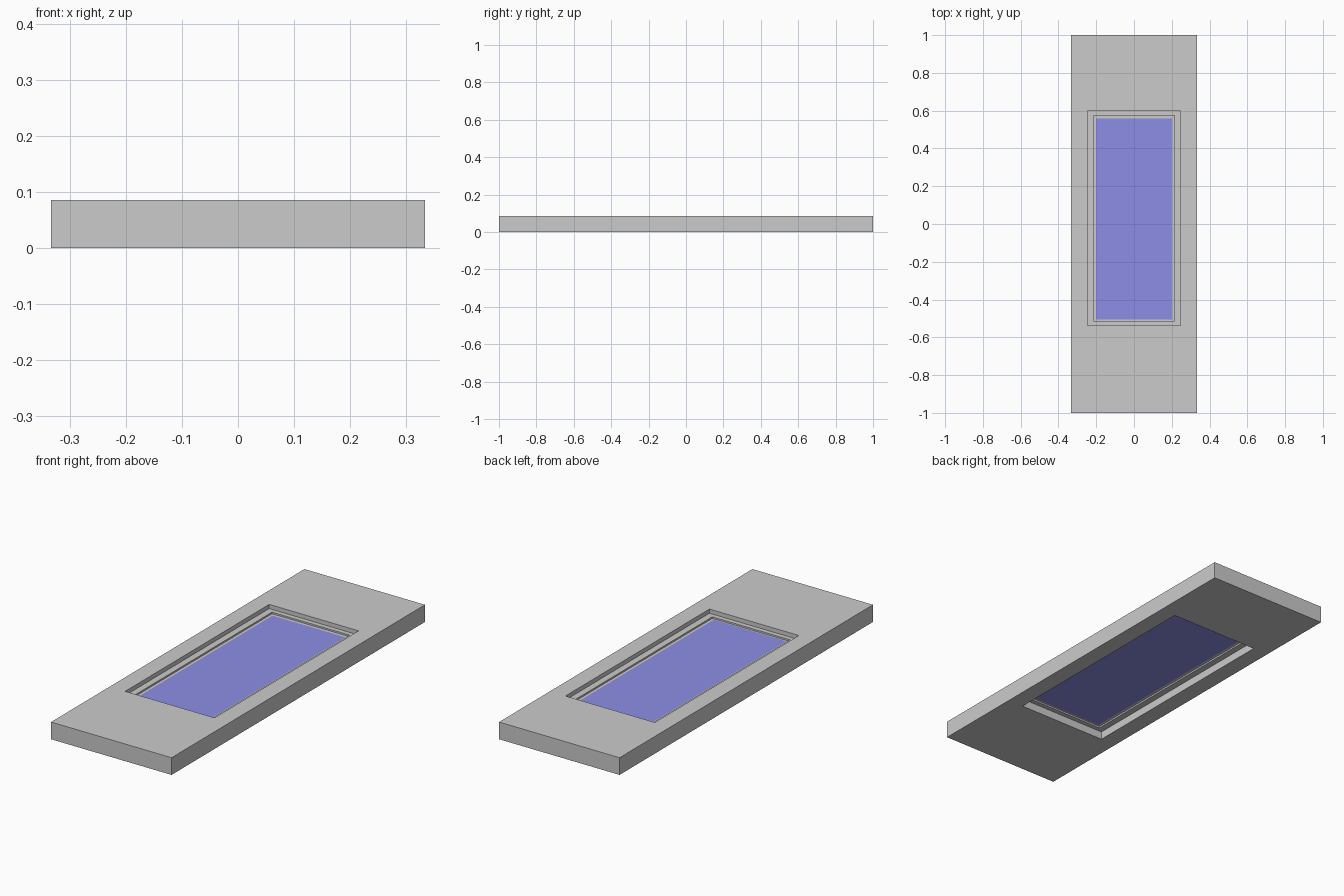
import bpy, bmesh

if "Cube" in bpy.data.objects:
    bpy.data.objects.remove(bpy.data.objects["Cube"])

# Rectangles seen from above: half width, front y, back y
SLAB = (0.333, -1.0, 1.0)
OPENING = (0.247, -0.538, 0.599)
BEAD = (0.2145, -0.514, 0.575)
GLASS = (0.201, -0.506, 0.559)

THICK = 0.086
LEDGE_TOP, LEDGE_BOTTOM = 0.065, 0.04
PANE_TOP, PANE_BOTTOM = 0.057, 0.048


def ring(bm, rect, z):
    hx, y0, y1 = rect
    return [bm.verts.new(p) for p in
            ((-hx, y0, z), (hx, y0, z), (hx, y1, z), (-hx, y1, z))]


def finish(bm, name):
    mesh = bpy.data.meshes.new(name)
    bm.to_mesh(mesh)
    bm.free()
    obj = bpy.data.objects.new(name, mesh)
    bpy.context.collection.objects.link(obj)
    return obj


# Door panel: rectangular rings joined from the upper pane edge, around the slab, to the lower one
bm = bmesh.new()
profile = [(GLASS, PANE_TOP), (BEAD, PANE_TOP), (BEAD, LEDGE_TOP),
           (OPENING, LEDGE_TOP), (OPENING, THICK), (SLAB, THICK),
           (SLAB, 0), (OPENING, 0), (OPENING, LEDGE_BOTTOM),
           (BEAD, LEDGE_BOTTOM), (BEAD, PANE_BOTTOM), (GLASS, PANE_BOTTOM)]
rings = [ring(bm, rect, z) for rect, z in profile]
for a, b in zip(rings, rings[1:]):
    for i in range(4):
        j = (i + 1) % 4
        bm.faces.new((a[i], b[i], b[j], a[j]))
finish(bm, "door_panel")

# Window pane: upper and lower glass surfaces, flush with the bead
bm = bmesh.new()
bm.faces.new(ring(bm, GLASS, PANE_TOP))
bm.faces.new(ring(bm, GLASS, PANE_BOTTOM)[::-1])
pane = finish(bm, "window_pane")
blue = bpy.data.materials.new("blue_glass")
blue.diffuse_color = (0.27, 0.27, 0.8, 1)
blue.use_nodes = True
blue.node_tree.nodes["Principled BSDF"].inputs["Base Color"].default_value = blue.diffuse_color
pane.data.materials.append(blue)
